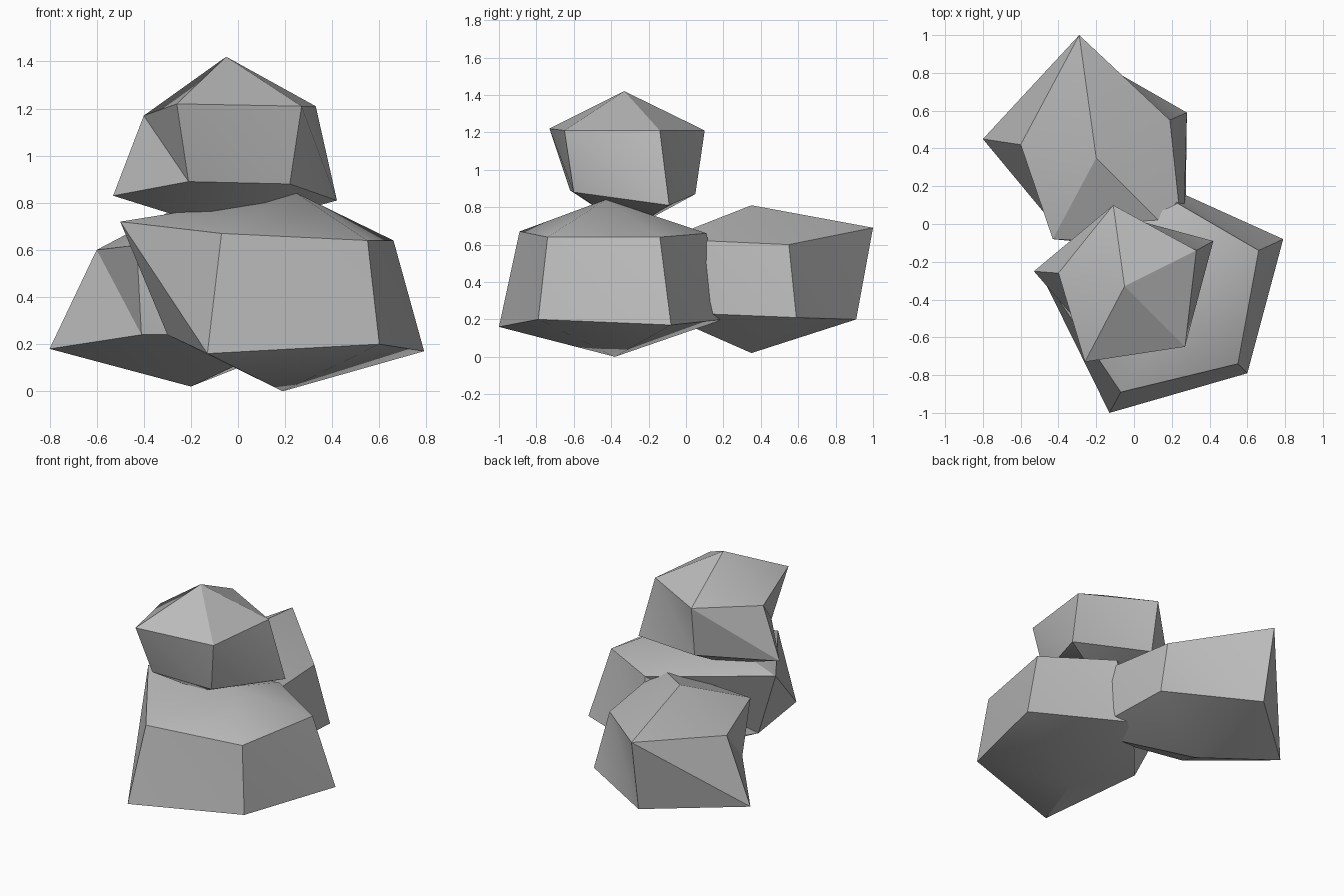
import bpy
import bmesh
import math

default_cube = bpy.data.objects.get("Cube")
if default_cube:
    bpy.data.objects.remove(default_cube, do_unlink=True)

# One plain stone colour for every boulder
stone = bpy.data.materials.new("stone_grey")
stone.use_nodes = True
stone_colour = (0.5, 0.5, 0.5, 1)
stone.diffuse_color = stone_colour
stone.node_tree.nodes["Principled BSDF"].inputs["Base Color"].default_value = stone_colour


def boulder(name, peak, upper_ring, lower_ring, base):
    """Chipped stone: two five-sided rings closed by a peak and a base point.
    Rings run back, left, front left, front right, right."""
    bm = bmesh.new()
    top, bottom = bm.verts.new(peak), bm.verts.new(base)
    upper = [bm.verts.new(point) for point in upper_ring]
    lower = [bm.verts.new(point) for point in lower_ring]
    count = len(upper)
    for i in range(count):
        j = (i + 1) % count
        # crown, two side facets, underside
        bm.faces.new((top, upper[i], upper[j]))
        bm.faces.new((upper[i], lower[j], upper[j]))
        bm.faces.new((upper[i], lower[i], lower[j]))
        bm.faces.new((bottom, lower[j], lower[i]))
    bmesh.ops.recalc_face_normals(bm, faces=bm.faces[:])
    mesh = bpy.data.meshes.new(name)
    bm.to_mesh(mesh)
    bm.free()
    mesh.materials.append(stone)
    rock = bpy.data.objects.new(name, mesh)
    bpy.context.collection.objects.link(rock)
    # soft shading over shallow edges, crisp chips elsewhere
    bpy.ops.object.select_all(action="DESELECT")
    rock.select_set(True)
    bpy.context.view_layer.objects.active = rock
    bpy.ops.object.shade_smooth_by_angle(angle=math.radians(30))
    return rock


# Large boulder at the front
boulder(
    "front_boulder",
    peak=(.25, -.43, .84),
    upper_ring=[(.23, .11, .66), (-.5, -.25, .72), (-.07, -.89, .67),
                (.55, -.74, .64), (.66, -.14, .64)],
    lower_ring=[(.17, .2, .2), (-.3, -.35, .24), (-.13, -1, .16),
                (.6, -.79, .2), (.79, -.08, .17)],
    base=(.19, -.38, 0),
)

# Boulder leaning in from behind
boulder(
    "back_boulder",
    peak=(-.2, .35, .81),
    upper_ring=[(-.29, 1, .69), (-.6, .42, .6), (-.43, -.08, .62),
                (.26, -.11, .63), (.19, .55, .6)],
    lower_ring=[(-.28, .91, .2), (-.8, .45, .18), (-.41, -.02, .24),
                (.27, -.15, .24), (.28, .59, .21)],
    base=(-.2, .35, .02),
)

# Smaller boulder balanced on top
boulder(
    "top_boulder",
    peak=(-.05, -.33, 1.42),
    upper_ring=[(-.11, .1, 1.21), (-.4, -.26, 1.17), (-.26, -.73, 1.22),
                (.27, -.65, 1.21), (.33, -.14, 1.21)],
    lower_ring=[(-.1, .05, .87), (-.53, -.25, .83), (-.21, -.62, .89),
                (.22, -.6, .88), (.42, -.09, .81)],
    base=(-.05, -.3, .68),
)
